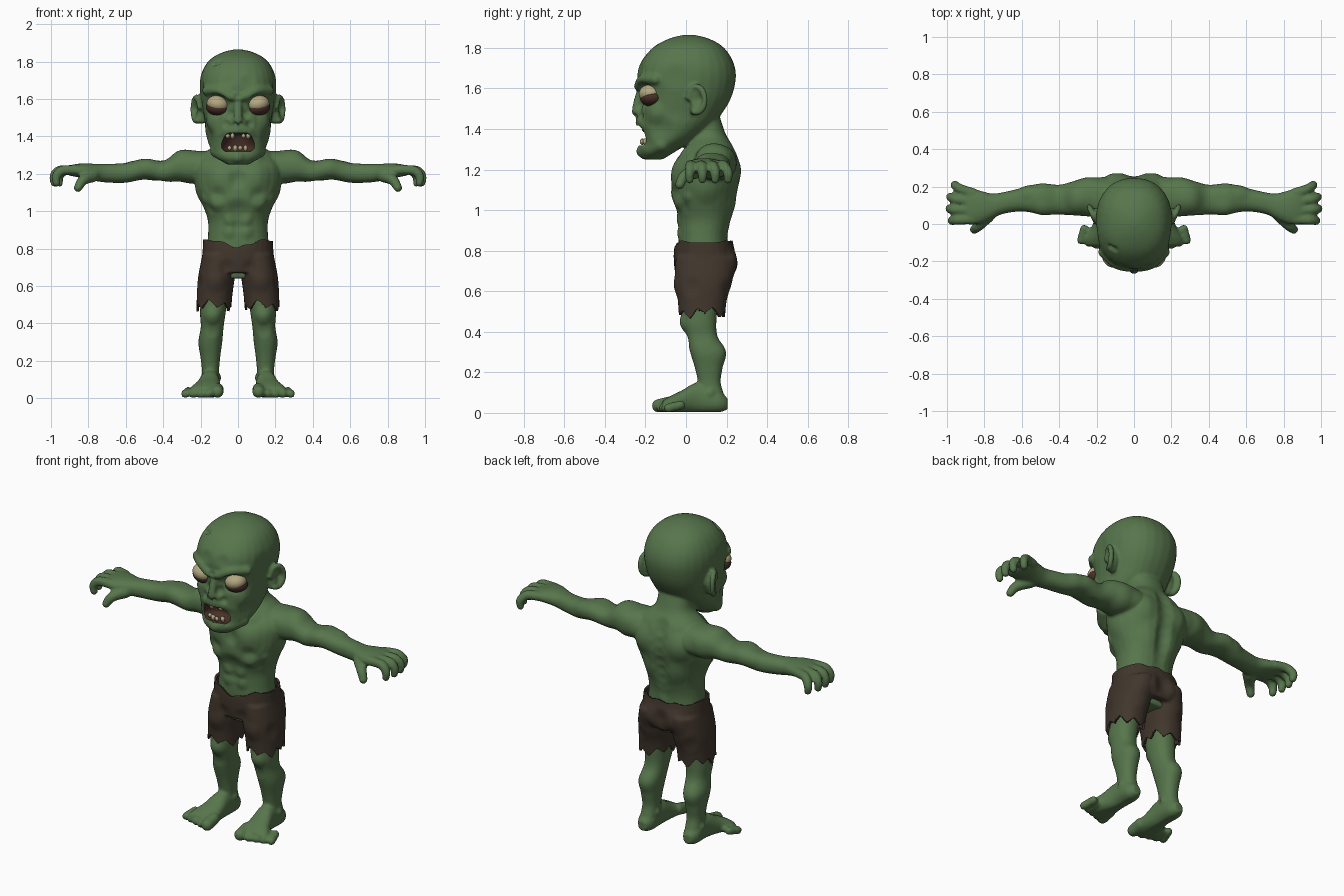
import bpy
import bmesh
import math
from mathutils import Matrix, Vector, kdtree

default_cube = bpy.data.objects.get("Cube")
if default_cube:
    bpy.data.objects.remove(default_cube, do_unlink=True)


def material(name, red, green, blue):
    mat = bpy.data.materials.new(name)
    mat.use_nodes = True
    mat.diffuse_color = (red, green, blue, 1)
    shader = mat.node_tree.nodes["Principled BSDF"]
    shader.inputs["Base Color"].default_value = (red, green, blue, 1)
    shader.inputs["Roughness"].default_value = .8
    return mat


SKIN = material("green skin", .095, .18, .072)
CLOTH = material("brown cloth", .052, .037, .025)
BONE = material("pale yellow", .45, .39, .22)
FLESH = material("dark flesh", .065, .03, .022)


def smooth_rings(rings, steps=4):
    """Catmull-Rom interpolation between cross-sections."""
    rows = [Vector(r) for r in rings]
    rows = [rows[0]] + rows + [rows[-1]]
    for a, b, c, d in zip(rows, rows[1:], rows[2:], rows[3:]):
        for i in range(steps):
            t = i / steps
            yield b + (c - a) * t / 2 + (a * 2 - b * 5 + c * 4 - d) * t**2 / 2 \
                + (b * 3 - a - c * 3 + d) * t**3 / 2
    yield rows[-1]


def loft(bm, axis, rings, side=1, sides=28):
    """Rings are (position on axis, two centre values, two radii)."""
    others = [i for i in range(3) if i != axis]
    loops = []
    for pos, c1, c2, r1, r2 in smooth_rings(rings):
        loop = []
        for k in range(sides):
            angle = math.tau * k / sides
            co = Vector((0, 0, 0))
            co[axis] = pos
            for i, c, r, w in zip(others, (c1, c2), (r1, r2), (math.cos(angle), math.sin(angle))):
                co[i] = c + r * math.copysign(abs(w)**.88, w)
            co.x *= side
            loop.append(bm.verts.new(co))
        loops.append(loop)
    for low, high in zip(loops, loops[1:]):
        for k in range(sides):
            n = (k + 1) % sides
            bm.faces.new((low[k], low[n], high[n], high[k]))
    bm.faces.new(loops[0])
    bm.faces.new(loops[-1])


def chain(bm, points, side=1, steps=5):
    """Row of overlapping balls through (x, y, z, radius) points."""
    for x, y, z, r in smooth_rings(points, steps):
        bmesh.ops.create_icosphere(bm, subdivisions=2, radius=r,
                                   matrix=Matrix.Translation((x * side, y, z)))


def make(name, bm, *mats):
    bmesh.ops.recalc_face_normals(bm, faces=bm.faces)
    mesh = bpy.data.meshes.new(name)
    bm.to_mesh(mesh)
    bm.free()
    obj = bpy.data.objects.new(name, mesh)
    bpy.context.scene.collection.objects.link(obj)
    for mat in mats:
        mesh.materials.append(mat)
    mesh.shade_smooth()
    return obj


def bake(obj, *mats):
    """Apply all modifiers of an object."""
    graph = bpy.context.evaluated_depsgraph_get()
    obj.data = bpy.data.meshes.new_from_object(obj.evaluated_get(graph))
    obj.modifiers.clear()
    for mat in mats[len(obj.data.materials):]:
        obj.data.materials.append(mat)
    obj.data.shade_smooth()


def fuse(obj, voxel, *mats):
    remesh = obj.modifiers.new("fuse", 'REMESH')
    remesh.mode = 'VOXEL'
    remesh.voxel_size = voxel
    relax = obj.modifiers.new("relax", 'SMOOTH')
    relax.iterations = 4
    bake(obj, *mats)


def sculpt(obj, dabs, sides=(1, -1)):
    """Push the surface along its normals: (x, y, z, radius, amount)."""
    verts = obj.data.vertices
    tree = kdtree.KDTree(len(verts))
    for v in verts:
        tree.insert(v.co, v.index)
    tree.balance()
    normals = [v.normal.copy() for v in verts]
    for x, y, z, radius, amount in dabs:
        for side in sides if x else (1,):
            for _, i, dist in tree.find_range((x * side, y, z), radius):
                verts[i].co += normals[i] * amount * (1 - (dist / radius)**2)**2
    obj.data.update()


# Torso and neck
bm = bmesh.new()
loft(bm, 2, [(.64, 0, .09, .14, .1), (.78, 0, .085, .165, .12), (.88, 0, .085, .16, .122),
             (.96, 0, .092, .163, .135), (1.06, 0, .088, .2, .16), (1.15, 0, .1, .23, .168),
             (1.24, 0, .105, .23, .158), (1.31, 0, .12, .18, .118), (1.37, 0, .11, .11, .088),
             (1.45, 0, .085, .1, .085), (1.52, 0, .06, .1, .085)])
# Skull and jaw
loft(bm, 2, [(1.25, 0, -.165, .06, .05), (1.29, 0, -.135, .115, .085), (1.35, 0, -.085, .155, .13),
             (1.42, 0, -.05, .173, .178), (1.48, 0, -.025, .178, .205), (1.56, 0, 0, .193, .225),
             (1.65, 0, .003, .205, .243), (1.72, 0, .005, .2, .232), (1.78, 0, .01, .175, .195),
             (1.82, 0, .013, .138, .15), (1.85, 0, .015, .08, .085), (1.864, 0, .015, .025, .025)])
chain(bm, [(0, -.225, 1.58, .022), (0, -.237, 1.53, .024), (0, -.242, 1.485, .027)])
for side in (1, -1):
    # Nostrils, brows, lips and chin
    chain(bm, [(.005, -.235, 1.485, .024), (.03, -.222, 1.475, .021)], side)
    chain(bm, [(0, -.23, 1.615, .022), (.035, -.233, 1.612, .024), (.1, -.21, 1.645, .028),
               (.165, -.15, 1.645, .028)], side)
    chain(bm, [(0, -.215, 1.435, .036), (.05, -.2, 1.43, .036), (.09, -.165, 1.4, .035)], side)
    chain(bm, [(0, -.195, 1.295, .043), (.06, -.175, 1.3, .042), (.11, -.12, 1.325, .042)], side)
    # Ear: curled rim around a thin hollow
    arc = [math.radians(a) for a in range(-110, 171, 40)]
    chain(bm, [(.222 + .018 * math.cos(a), .052 + .04 * math.cos(a), 1.545 + .064 * math.sin(a), .016)
               for a in arc], side)
    chain(bm, [(.195, .045, 1.49, .025), (.198, .055, 1.54, .034), (.195, .05, 1.58, .03)], side)
    # Arm
    loft(bm, 0, [(.1, .13, 1.24, .1, .08), (.24, .145, 1.235, .105, .088), (.32, .138, 1.237, .092, .078),
                 (.4, .13, 1.212, .08, .058), (.5, .135, 1.225, .082, .056), (.6, .13, 1.205, .063, .053),
                 (.7, .112, 1.203, .058, .05), (.76, .095, 1.207, .068, .046), (.82, .09, 1.215, .088, .041),
                 (.88, .095, 1.218, .098, .032), (.91, .1, 1.215, .085, .022)], side)
    # Fingers and thumb
    for i in range(4):
        base, tip = .025 + .047 * i, .018 + .063 * i
        reach = (0, .012, .008, -.015)[i]
        chain(bm, [(.86, base, 1.22, .028), (.94 + reach, (base + tip) / 2, 1.218, .027),
                   (.972 + reach, tip, 1.185, .025), (.97 + reach, tip, 1.15, .021)], side)
    chain(bm, [(.78, .045, 1.19, .038), (.83, -.01, 1.165, .029), (.855, -.03, 1.125, .024)], side)
    # Leg
    loft(bm, 2, [(.7, .1, .09, .085, .11), (.55, .125, .07, .073, .09), (.45, .135, .065, .068, .085),
                 (.38, .138, .078, .061, .077), (.3, .148, .105, .064, .085), (.22, .148, .112, .053, .068),
                 (.15, .147, .115, .046, .056), (.08, .148, .125, .048, .065), (.03, .148, .13, .045, .065)], side)
    # Foot and toes
    loft(bm, 1, [(.205, .15, .045, .025, .028), (.16, .15, .055, .05, .053), (.06, .15, .075, .052, .075),
                 (-.02, .16, .056, .068, .055), (-.08, .172, .042, .086, .04), (-.115, .176, .032, .08, .028)], side)
    for i in range(5):
        x, r = .11 + .037 * i + (.008 if i else 0), .024 if i else .035
        front = -.135 + .012 * i if i else -.135
        chain(bm, [(x, front + .06, r + .014, r), (x + .004 * i, front, r, r)], side)
body = make("body", bm, SKIN)
fuse(body, .0085, SKIN, FLESH)

# Facial forms
sculpt(body, [(.105, -.2, 1.57, .075, -.03), (0, -.26, 1.62, .03, -.014), (.15, -.16, 1.48, .07, .014),
              (.15, -.12, 1.4, .08, -.016), (.045, -.23, 1.52, .035, -.012), (.018, -.255, 1.462, .018, -.014),
              (.06, -.24, 1.7, .05, -.008), (.19, -.05, 1.66, .08, -.008), (.23, .055, 1.545, .04, -.012),
              (.06, -.215, 1.465, .03, -.008), (0, -.24, 1.285, .05, .01)])
# Chest, ribs, belly and back
sculpt(body, [(.1, -.06, 1.18, .1, .016), (0, -.06, 1.17, .06, -.012), (.11, -.06, 1.085, .06, -.01),
              (.12, -.05, 1.04, .06, .012), (0, -.06, 1.0, .08, -.014), (.05, -.05, .95, .045, .01),
              (.05, -.045, .885, .045, .01), (0, -.04, .92, .04, -.008), (.17, -.02, 1.0, .05, -.01),
              (.19, 0, 1.06, .04, .008), (.09, 0, 1.29, .06, .012), (.13, .26, 1.2, .1, .018),
              (.09, .25, 1.02, .09, .01), (.19, .1, 1.1, .08, .01)])
sculpt(body, [(0, .25, .88 + .06 * i, .065, -.016) for i in range(8)])
# Limb muscles, kneecaps and ankles
sculpt(body, [(.3, .13, 1.32, .09, .008), (.48, .08, 1.24, .07, .008), (.41, .13, 1.16, .06, -.008),
              (.57, .17, 1.23, .06, .01), (.135, -.02, .44, .06, .012), (.135, 0, .36, .05, -.006),
              (.15, .19, .3, .08, .008), (.195, .12, .1, .03, .01), (.1, .12, .11, .03, .01)])
# Scar on one side of the scalp
sculpt(body, [(.1, -.13, 1.79, .028, -.014), (.125, -.12, 1.785, .024, -.014)], (-1,))
for v in body.data.vertices:
    v.co.z = max(v.co.z, .004) if v.co.z < .2 else v.co.z

# Open mouth, cut with a flesh-coloured lining
bm = bmesh.new()
loft(bm, 2, [(1.318, 0, -.25, .07, .1), (1.335, 0, -.25, .092, .12), (1.36, 0, -.25, .095, .12),
             (1.4, 0, -.25, .075, .11), (1.418, 0, -.25, .05, .09)])
for face in bm.faces:
    face.material_index = 1
cutter = make("mouth_cutter", bm, SKIN, FLESH)
cutter.hide_render = True
cut = body.modifiers.new("mouth", 'BOOLEAN')
cut.operation = 'DIFFERENCE'
cut.solver = 'EXACT'
cut.object = cutter
bake(body, SKIN, FLESH)
body.data.set_sharp_from_angle(angle=math.radians(50))
bpy.data.objects.remove(cutter, do_unlink=True)


def ellipsoid(name, centre, radii, tilt, mat):
    bm = bmesh.new()
    place = Matrix.Translation(centre) @ Matrix.Rotation(tilt, 4, 'Y') @ Matrix.Diagonal((*radii, 1))
    bmesh.ops.create_uvsphere(bm, u_segments=32, v_segments=20, radius=1, matrix=place)
    return make(name, bm, mat)


# Eyes with dark lower lids
for side, label in ((1, "left"), (-1, "right")):
    ellipsoid(label + "_eye", (.108 * side, -.175, 1.573), (.06, .058, .046), -.2 * side, BONE)
    ellipsoid(label + "_lower_lid", (.108 * side, -.168, 1.552), (.064, .058, .042), -.12 * side, FLESH)

# Uneven teeth
for row, z, places in (("upper", 1.402, (-.055, -.03, .03, .055)), ("lower", 1.337, (-.045, -.015, .012, .04))):
    for i, x in enumerate(places):
        bm = bmesh.new()
        size = Matrix.Diagonal((.022, .02, .026 + .008 * (i % 2), 1))
        bmesh.ops.create_cube(bm, size=1, matrix=Matrix.Translation((x, -.222 + abs(x) * .5, z)) @ size)
        bmesh.ops.bevel(bm, geom=bm.edges[:], offset=.005, segments=2, affect='EDGES')
        make(f"{row}_tooth_{i + 1}", bm, BONE)

# Shorts: hips and two legs fused, then trimmed to a torn outline
bm = bmesh.new()
loft(bm, 2, [(.9, 0, .088, .182, .14), (.84, 0, .088, .187, .144), (.78, 0, .092, .19, .153),
             (.72, 0, .095, .197, .153), (.67, 0, .09, .195, .14)])
for side in (1, -1):
    loft(bm, 2, [(.77, .1, .095, .09, .145), (.65, .115, .087, .098, .142), (.55, .125, .08, .095, .12),
                 (.42, .132, .078, .092, .112)], side)
shorts = make("shorts", bm, CLOTH)
fuse(shorts, .0085, CLOTH)
sculpt(shorts, [(.09, .24, .74, .09, .014), (0, .25, .74, .07, -.014), (.2, .03, .62, .06, -.008),
                (.12, -.06, .62, .07, .008), (.06, -.05, .7, .05, -.008), (.16, .19, .62, .06, -.008)])
bm = bmesh.new()
bm.from_mesh(shorts.data)
waste = []
for v in bm.verts:
    x, y, z = v.co
    turn = math.atan2(y - .08, abs(x) - .13) / math.tau
    wave = abs((turn * 8 + (.3 if x > 0 else .7)) % 1 * 2 - 1)
    hem = .475 + .04 * wave + .012 * math.sin(turn * math.tau * 3 + x * 4)
    waist = .845 - (.04 * max(0, 1 - abs(x) / .12) if y < .05 else 0) + .005 * math.sin(x * 60)
    if z < hem - .01 or z > waist + .01:
        waste.append(v)
    v.co.z = min(max(z, hem), waist)
bmesh.ops.delete(bm, geom=waste, context='VERTS')
bm.to_mesh(shorts.data)
bm.free()
cloth = shorts.modifiers.new("cloth thickness", 'SOLIDIFY')
cloth.thickness = .012
cloth.offset = -1
bake(shorts, CLOTH)
shorts.data.set_sharp_from_angle(angle=math.radians(50))
